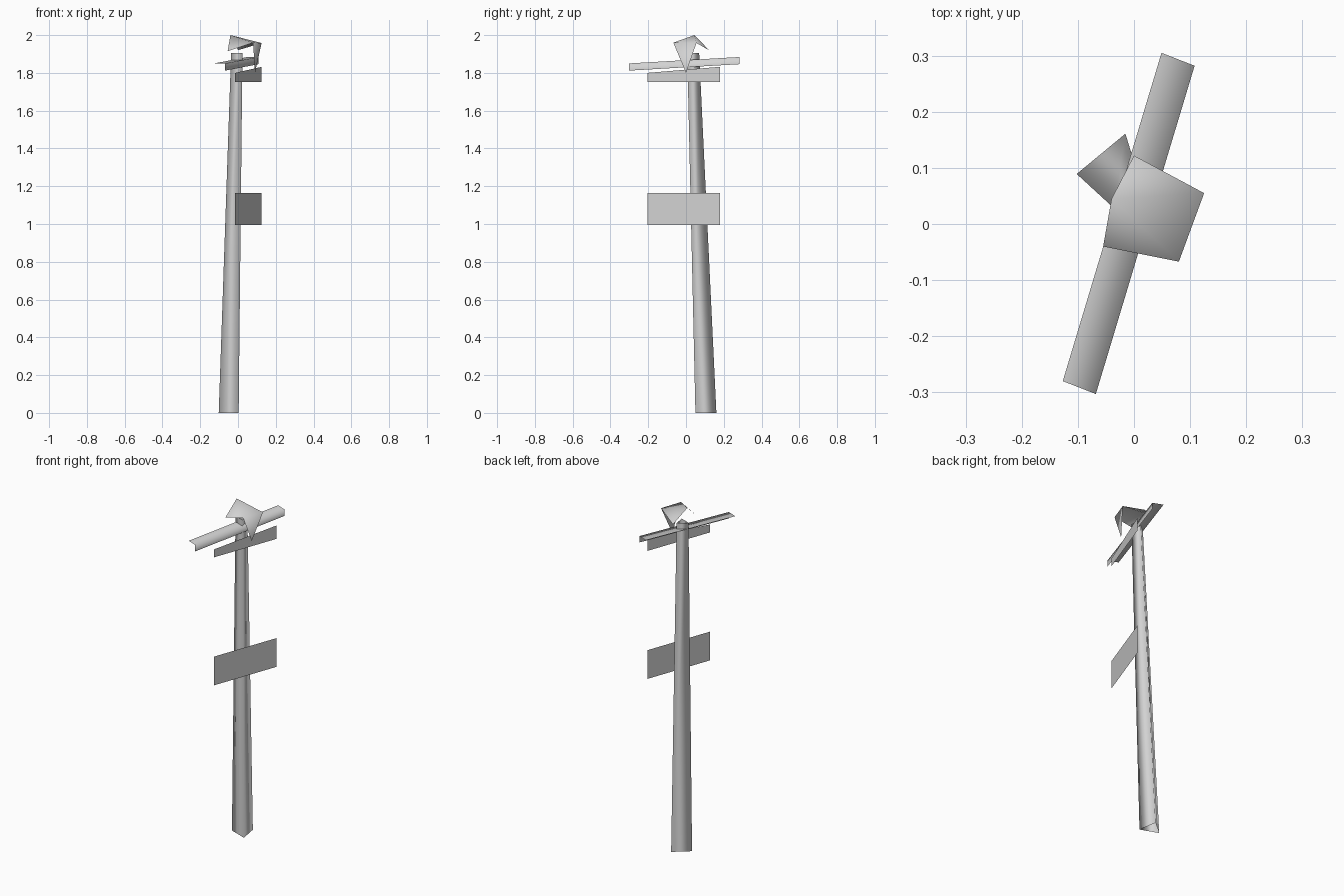
import bpy
import math
from mathutils import Vector

default_cube = bpy.data.objects.get("Cube")
if default_cube:
    bpy.data.objects.remove(default_cube, do_unlink=True)

# One plain grey for everything
grey = bpy.data.materials.new("light_grey")
grey.use_nodes = True
grey.diffuse_color = (0.65, 0.65, 0.65, 1)
grey.node_tree.nodes["Principled BSDF"].inputs["Base Color"].default_value = grey.diffuse_color


def make_part(name, verts, faces, smooth):
    mesh = bpy.data.meshes.new(name)
    mesh.from_pydata([tuple(v) for v in verts], [], faces)
    mesh.materials.append(grey)
    mesh.polygons.foreach_set("use_smooth", [smooth] * len(faces))
    mesh.update()
    part = bpy.data.objects.new(name, mesh)
    bpy.context.collection.objects.link(part)
    return part


def sweep(name, start, end, closed, smooth=True):
    """Join two matching rows of points with quads."""
    n = len(start)
    faces = [(i, (i + 1) % n, n + (i + 1) % n, n + i)
             for i in range(n if closed else n - 1)]
    return make_part(name, list(start) + list(end), faces, smooth)


def triangle(centre, radius):
    angles = [math.radians(69.6 + 120 * i) for i in range(3)]
    return [Vector(centre) + radius * Vector((math.cos(a), math.sin(a), 0)) for a in angles]


# Leaning, tapered three-sided pole with open ends
sweep("pole", triangle((-0.038, 0.10, 0), 0.065),
      triangle((0.0, 0.035, 1.905), 0.037), True)

# Angle-section crossarm: flat top and a drop on the outer side
arm_start = [Vector(p) for p in ((-0.068, -0.303, 1.812),
                                 (-0.068, -0.303, 1.85),
                                 (-0.127, -0.28, 1.85))]
arm_run = Vector((0.176, 0.585, 0.034))
sweep("crossarm", arm_start, [p + arm_run for p in arm_start], False)

# Two upright sign plates sharing the same line in plan
near, far = (-0.015, -0.205), (0.125, 0.18)
for name, bottom, top_near, top_far in (("lower_sign", 0.995, 1.165, 1.165),
                                        ("upper_sign", 1.753, 1.80, 1.832)):
    sweep(name, [(*near, bottom), (*far, bottom)],
          [(*near, top_near), (*far, top_far)], False, smooth=False)

# Faceted lamp hood: peak, rim corners and a hanging front point
hood = [(-0.04, 0.045, 2.0), (0.0, 0.122, 1.92), (0.125, 0.055, 1.958),
        (0.08, -0.067, 1.96), (-0.055, -0.04, 1.915), (0.09, 0.0, 1.80)]
make_part("lamp_hood", hood, [(0, 2, 1), (0, 3, 2), (0, 4, 3), (2, 3, 5)], True)
